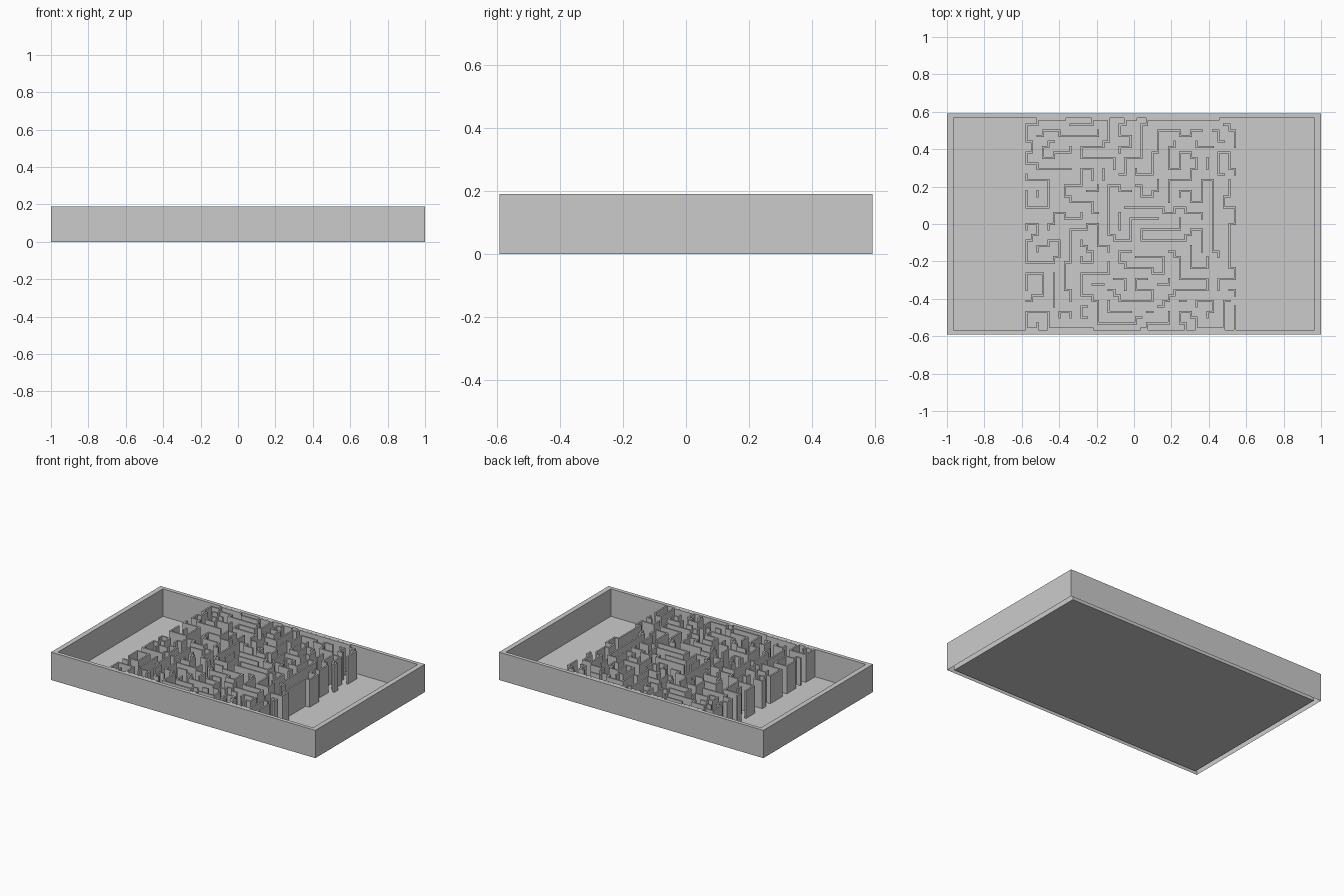
import bpy, bmesh, random
from mathutils import Vector

if "Cube" in bpy.data.objects:
    bpy.data.objects.remove(bpy.data.objects["Cube"])

random.seed(7)
H = 0.19           # height of tray and maze walls
OX, OY = 1.0, 0.592
IX, IY = 0.965, 0.566


def finish(bm, name):
    me = bpy.data.meshes.new(name)
    bm.to_mesh(me)
    bm.free()
    ob = bpy.data.objects.new(name, me)
    bpy.context.collection.objects.link(ob)
    return ob


def rect(bm, x, y, z):
    return [bm.verts.new((sx * x, sy * y, z))
            for sx, sy in ((-1, -1), (1, -1), (1, 1), (-1, 1))]


# Tray rim: outer side, flat top and inner side, open underneath
bm = bmesh.new()
rings = [rect(bm, OX, OY, 0), rect(bm, OX, OY, H),
         rect(bm, IX, IY, H), rect(bm, IX, IY, 0)]
for a, b in zip(rings, rings[1:]):
    for i in range(4):
        j = (i + 1) % 4
        bm.faces.new((a[i], a[j], b[j], b[i]))
finish(bm, "tray_rim")

# Tray floor
bm = bmesh.new()
bm.faces.new(rect(bm, IX, IY, 0.002))
finish(bm, "tray_floor")

# Maze layout: winding paths on a lattice that never touch each other
N = 38
X0, X1, Y0, Y1 = -0.575, 0.54, -0.56, 0.56
DIRS = [(1, 0), (-1, 0), (0, 1), (0, -1)]
used = set()


def around(n):
    return [(n[0] + d[0], n[1] + d[1]) for d in DIRS]


def free(n, came_from=None):
    return (0 <= n[0] <= N and 0 <= n[1] <= N and n not in used
            and all(m == came_from or m not in used for m in around(n)))


def grow(path, steps):
    d = None
    for _ in range(steps):
        cur = path[-1]
        options = [e for e in DIRS
                   if free((cur[0] + e[0], cur[1] + e[1]), cur)]
        if not options:
            break
        if d not in options or random.random() < 0.5:
            d = random.choice(options)
        nxt = (cur[0] + d[0], cur[1] + d[1])
        path.append(nxt)
        used.add(nxt)


starts = [(i, j) for i in range(N + 1) for j in range(N + 1)]
random.shuffle(starts)
paths = []
for s in starts:
    if free(s):
        path = [s]
        used.add(s)
        grow(path, 14)
        path.reverse()
        grow(path, 14)
        if len(path) > 1:
            paths.append(path)
        else:
            used.discard(s)


# Maze walls: thin mitred ribbons raised to the rim height
def add_wall(bm, path, t=0.0055):
    pts = [Vector((X0 + (X1 - X0) * i / N, Y0 + (Y1 - Y0) * j / N))
           for i, j in path]
    dirs = [(b - a).normalized() for a, b in zip(pts, pts[1:])]
    left, right = [], []
    for k, p in enumerate(pts):
        d0, d1 = dirs[max(k - 1, 0)], dirs[min(k, len(dirs) - 1)]
        end = k in (0, len(pts) - 1)
        if not end and d0.dot(d1) > 0.9:
            continue
        n0, n1 = Vector((-d0.y, d0.x)), Vector((-d1.y, d1.x))
        off = (n0 if end else n0 + n1) * t
        cap = d0 * (t if k else -t) if end else Vector((0, 0))
        left.append(p + cap + off)
        right.append(p + cap - off)
    low = [[bm.verts.new((p.x, p.y, 0.002)) for p in s] for s in (left, right)]
    top = [[bm.verts.new((p.x, p.y, H)) for p in s] for s in (left, right)]
    for k in range(len(left) - 1):
        bm.faces.new((top[1][k], top[1][k + 1], top[0][k + 1], top[0][k]))
        bm.faces.new((low[1][k], low[1][k + 1], top[1][k + 1], top[1][k]))
        bm.faces.new((low[0][k + 1], low[0][k], top[0][k], top[0][k + 1]))
    bm.faces.new((low[0][0], low[1][0], top[1][0], top[0][0]))
    bm.faces.new((low[1][-1], low[0][-1], top[0][-1], top[1][-1]))


bm = bmesh.new()
for path in paths:
    add_wall(bm, path)
finish(bm, "maze_walls")
